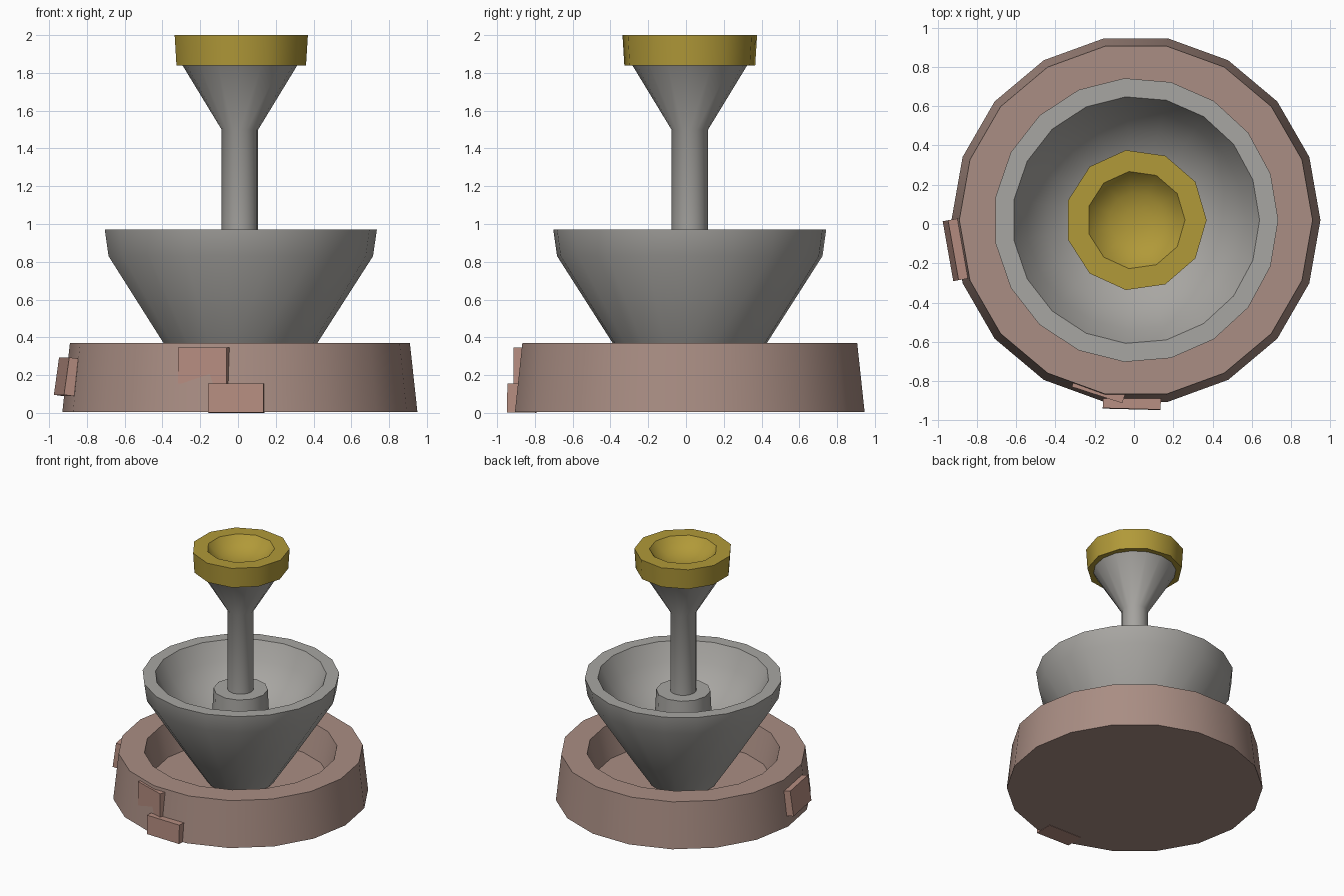
import bpy, bmesh
from math import cos, sin, pi, radians
from mathutils import Euler

if "Cube" in bpy.data.objects:
    bpy.data.objects.remove(bpy.data.objects["Cube"])

CX, CY = 0.01, 0.02  # shared axis of all round parts


def material(name, color):
    m = bpy.data.materials.new(name)
    m.diffuse_color = (*color, 1)
    m.use_nodes = True
    m.node_tree.nodes["Principled BSDF"].inputs["Base Color"].default_value = m.diffuse_color
    return m


clay = material("clay", (0.40, 0.27, 0.23))
brick_red = material("brick_red", (0.47, 0.27, 0.22))
stone = material("stone", (0.39, 0.38, 0.36))
gold = material("gold", (0.44, 0.32, 0.04))


def finish(name, bm, mat, smooth_angle=None):
    bmesh.ops.recalc_face_normals(bm, faces=bm.faces)
    me = bpy.data.meshes.new(name)
    bm.to_mesh(me)
    bm.free()
    ob = bpy.data.objects.new(name, me)
    bpy.context.collection.objects.link(ob)
    me.materials.append(mat)
    if smooth_angle:
        bpy.ops.object.select_all(action='DESELECT')
        ob.select_set(True)
        bpy.context.view_layer.objects.active = ob
        bpy.ops.object.shade_smooth_by_angle(angle=radians(smooth_angle))
    return ob


def lathe(name, profile, sides, mat):
    """Closed solid from (radius, z) rings, capped at both ends."""
    bm = bmesh.new()
    rings = [[bm.verts.new((CX + r * cos(2 * pi * i / sides),
                            CY + r * sin(2 * pi * i / sides), z))
              for i in range(sides)] for r, z in profile]
    for a, b in zip(rings, rings[1:]):
        for i in range(sides):
            j = (i + 1) % sides
            bm.faces.new((a[i], a[j], b[j], b[i]))
    bm.faces.new(rings[0][::-1])
    bm.faces.new(rings[-1])
    return finish(name, bm, mat, 35)


def brick(name, size, loc, tilt, turn):
    bm = bmesh.new()
    bmesh.ops.create_cube(bm, size=1)
    bmesh.ops.scale(bm, vec=size, verts=bm.verts)
    ob = finish(name, bm, brick_red)
    ob.location = loc
    ob.rotation_euler = Euler((radians(tilt), 0, radians(turn)))


# Round basin with a sunken floor
lathe("basin", [(0.94, 0.004), (0.90, 0.37), (0.71, 0.37), (0.65, 0.13)], 18, clay)

# Large bowl on its flared foot
lathe("bowl", [(0.23, 0.10), (0.41, 0.37), (0.705, 0.83), (0.725, 0.97), (0.63, 0.97),
               (0.56, 0.83), (0.46, 0.71), (0.34, 0.63), (0.20, 0.58)], 19, stone)

# Collar and column, flaring out below the top dish
lathe("collar", [(0.215, 0.55), (0.20, 0.86)], 12, stone)
lathe("column", [(0.097, 0.84), (0.097, 1.50), (0.31, 1.85)], 16, stone)

# Small gold dish
lathe("top_dish", [(0.35, 1.84), (0.36, 2.0), (0.25, 2.0), (0.21, 1.95),
                   (0.14, 1.91), (0.06, 1.89)], 11, gold)

# Loose bricks set in the basin wall
brick("front_low_brick", (0.295, 0.15, 0.152), (-0.01, -0.868, 0.078), -1, -1.5)
brick("front_high_brick", (0.27, 0.15, 0.19), (-0.165, -0.80, 0.25), 0, -18)
brick("side_brick", (0.31, 0.07, 0.20), (-0.90, -0.13, 0.19), -8, -80)
